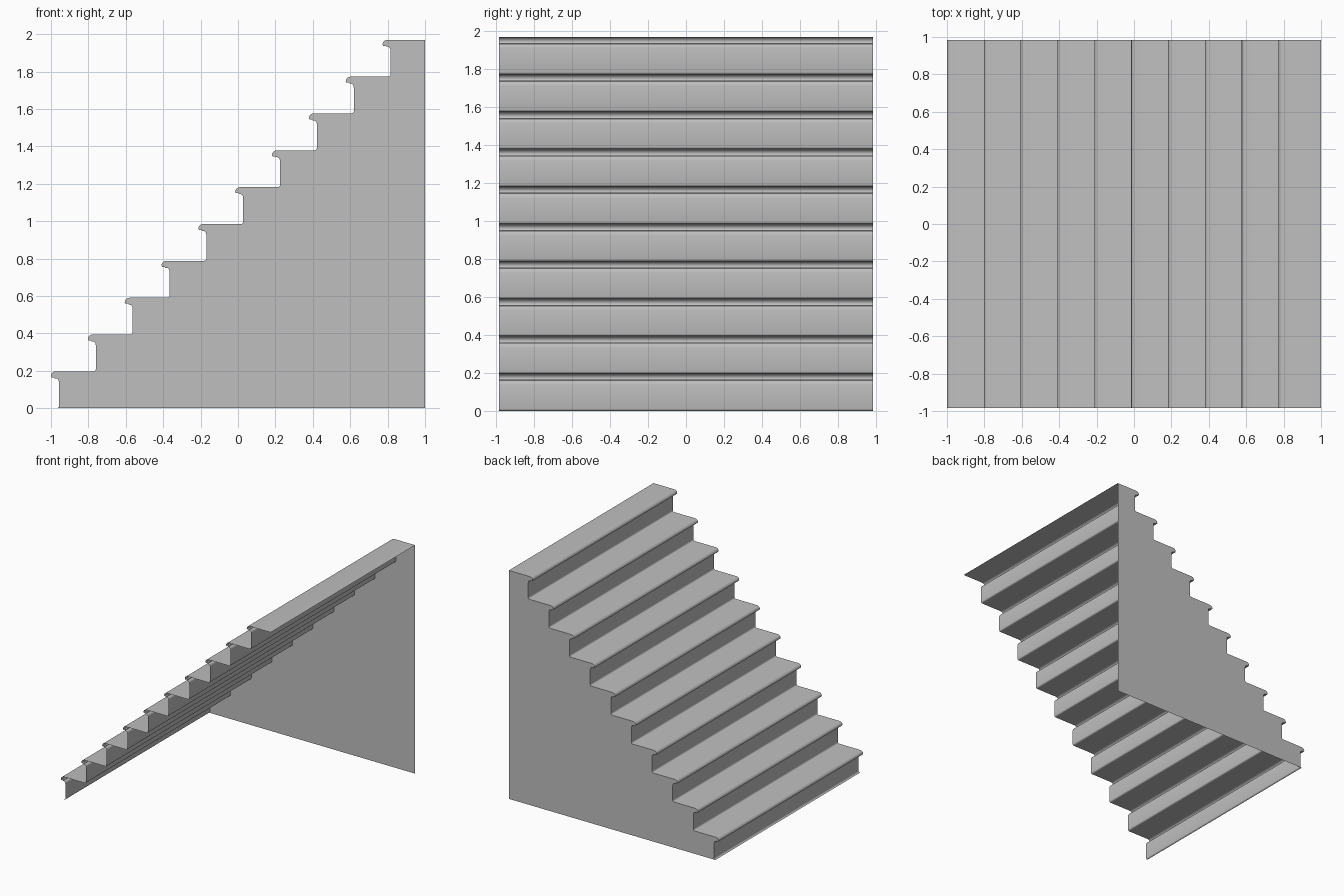
import bpy
import bmesh
from math import sin, cos, pi, radians

cube = bpy.data.objects.get("Cube")
if cube:
    bpy.data.objects.remove(cube, do_unlink=True)

STEPS = 10
PITCH = 0.197          # rise and run of one step
HALF = 0.985           # half the width of the flight
BACK = 1.0             # open rear edge

stone = bpy.data.materials.new("light grey")
stone.use_nodes = True
stone.diffuse_color = (0.52, 0.52, 0.52, 1)
stone.node_tree.nodes["Principled BSDF"].inputs["Base Color"].default_value = (0.52, 0.52, 0.52, 1)


def arc(cx, cz, rx, rz, start, end, count):
    """Points along an elliptical arc, angles in degrees."""
    angles = [radians(start + (end - start) * i / count) for i in range(count + 1)]
    return [(cx + rx * cos(a), cz + rz * sin(a)) for a in angles]


def step_profile():
    """Foot bead, riser, cove moulding and rounded nosing of one step."""
    foot = arc(-0.970, 0.012, 0.013, 0.012, -90, 0, 3)
    cove = arc(-0.972, 0.138, 0.015, 0.022, 0, 90, 3)
    lip = [(-0.980, 0.160), (-0.982, 0.165), (-0.997, 0.165)]
    nose = arc(-0.973, 0.172, 0.027, 0.025, 180, 90, 5)
    return foot + cove + lip + nose


def make_object(name, bm):
    mesh = bpy.data.meshes.new(name)
    bm.to_mesh(mesh)
    bm.free()
    mesh.materials.append(stone)
    obj = bpy.data.objects.new(name, mesh)
    bpy.context.collection.objects.link(obj)
    return obj


# Full outline of the flight from the bottom foot to the top rear edge
outline = [(x + k * PITCH, z + k * PITCH) for k in range(STEPS) for x, z in step_profile()]
outline.append((BACK, STEPS * PITCH))

# Treads and risers: one thin folded sheet, open behind and below
bm = bmesh.new()
rows = [[bm.verts.new((x, y, z)) for x, z in outline] for y in (-HALF, HALF)]
for i in range(len(outline) - 1):
    bm.faces.new((rows[0][i], rows[0][i + 1], rows[1][i + 1], rows[1][i]))
bm.normal_update()
bmesh.ops.reverse_faces(bm, faces=[f for f in bm.faces if f.normal.z < 0 and f.calc_area() > 0.3])
bmesh.ops.recalc_face_normals(bm, faces=bm.faces)
bm.faces.ensure_lookup_table()
if bm.faces[-1].normal.z < 0:
    bmesh.ops.reverse_faces(bm, faces=bm.faces)
stairs = make_object("treads_and_risers", bm)

# Smooth the mouldings while keeping the corners sharp
bpy.ops.object.select_all(action="DESELECT")
stairs.select_set(True)
bpy.context.view_layer.objects.active = stairs
bpy.ops.object.shade_smooth_by_angle(angle=radians(35))

# Side wall on one side only, following the stepped outline
bm = bmesh.new()
wall = bm.faces.new([bm.verts.new((x, HALF, z)) for x, z in outline + [(BACK, 0)]])
bm.normal_update()
if wall.normal.y < 0:
    wall.normal_flip()
bmesh.ops.triangulate(bm, faces=[wall])
make_object("side_wall", bm)
